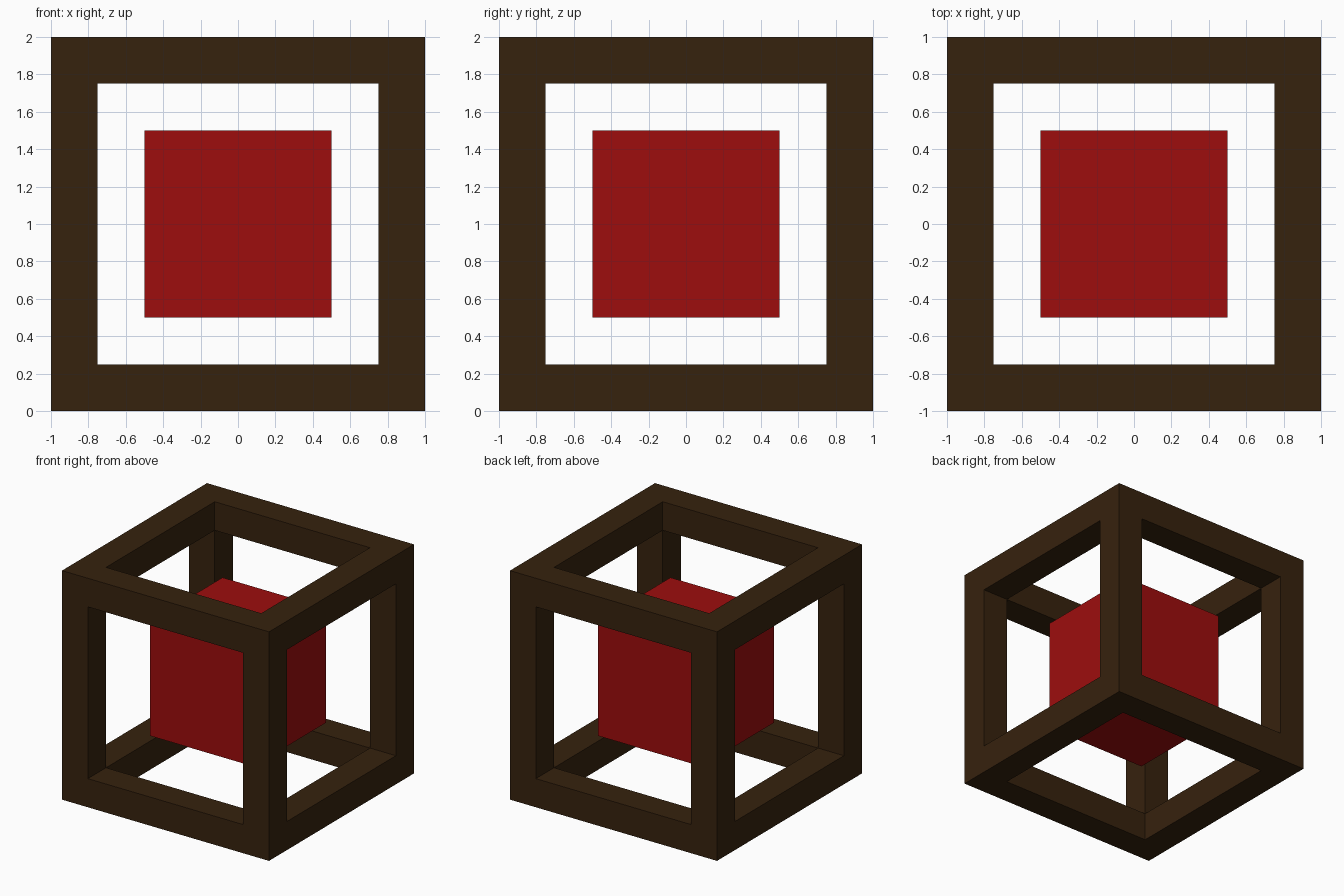
import bpy
import bmesh

old = bpy.data.objects.get("Cube")
if old:
    bpy.data.objects.remove(old, do_unlink=True)

BEAM = 0.25


def make_material(name, rgb):
    mat = bpy.data.materials.new(name)
    mat.use_nodes = True
    colour = (*rgb, 1.0)
    mat.diffuse_color = colour
    mat.node_tree.nodes["Principled BSDF"].inputs["Base Color"].default_value = colour
    return mat


def add_object(name, bm, mat):
    mesh = bpy.data.meshes.new(name)
    bm.to_mesh(mesh)
    bm.free()
    mesh.materials.append(mat)
    obj = bpy.data.objects.new(name, mesh)
    obj.location.z = 1.0
    bpy.context.collection.objects.link(obj)
    return obj


brown = make_material("dark_brown", (0.037, 0.016, 0.0042))
red = make_material("deep_red", (0.34, 0.004, 0.004))

# Open cubic frame: inset every side, push the panels in by one beam, remove them
bm = bmesh.new()
bmesh.ops.create_cube(bm, size=2.0)
panels = bm.faces[:]
bmesh.ops.inset_individual(bm, faces=panels, thickness=BEAM, use_even_offset=True)
bmesh.ops.inset_individual(bm, faces=panels, thickness=0.0, depth=-BEAM)
bmesh.ops.delete(bm, geom=panels, context='FACES')
bmesh.ops.remove_doubles(bm, verts=bm.verts[:], dist=0.001)
bmesh.ops.recalc_face_normals(bm, faces=bm.faces[:])
add_object("outer_frame", bm, brown)

# Solid cube floating in the middle
bm = bmesh.new()
bmesh.ops.create_cube(bm, size=1.0)
add_object("inner_cube", bm, red)
